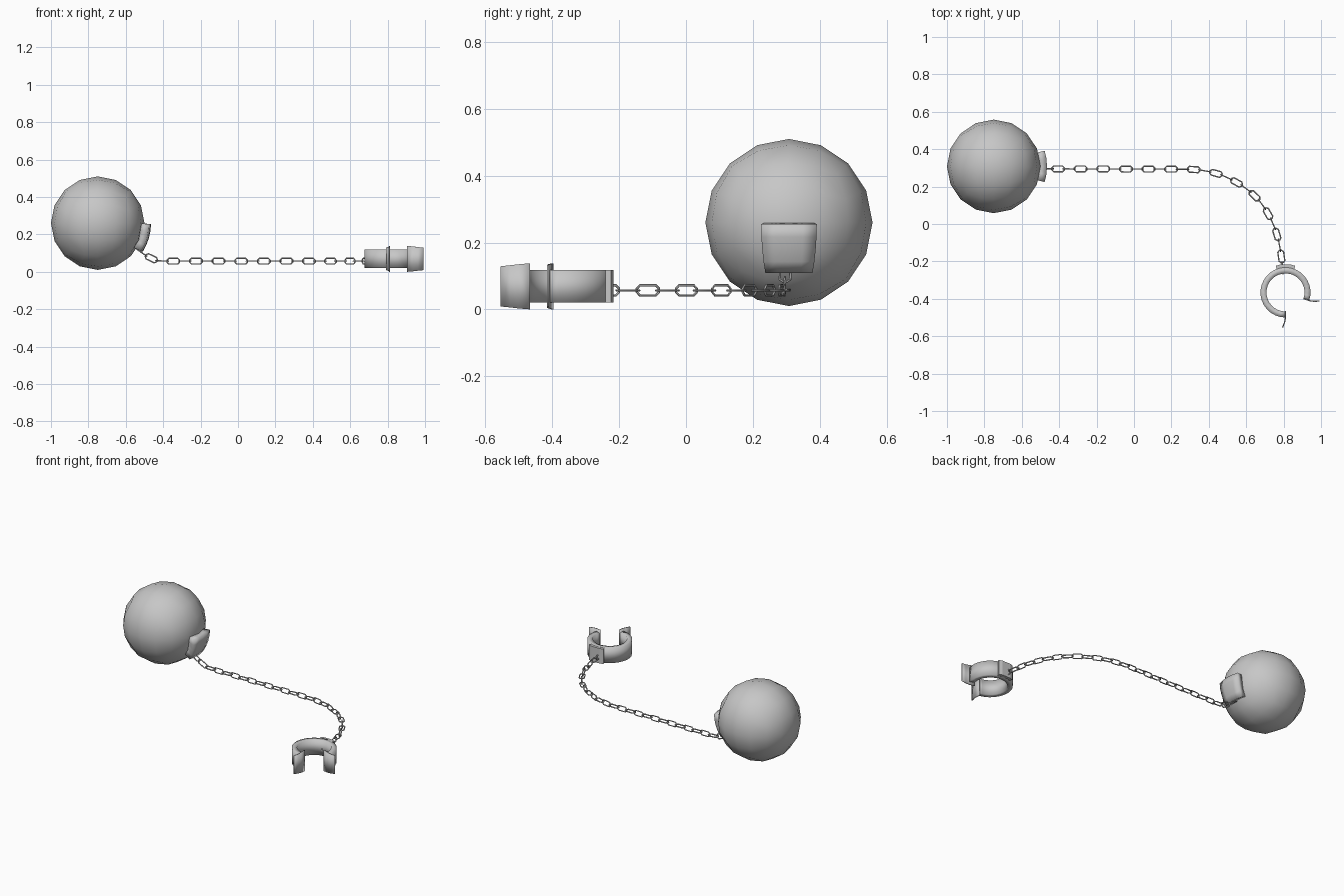
import bpy, bmesh
from math import sin, cos, tan, pi, radians
from mathutils import Vector, Matrix

cube = bpy.data.objects.get("Cube")
if cube:
    bpy.data.objects.remove(cube, do_unlink=True)

iron = bpy.data.materials.new("iron_grey")
iron.use_nodes = True
GREY = (0.57, 0.57, 0.57, 1)
iron.diffuse_color = GREY
iron.node_tree.nodes["Principled BSDF"].inputs["Base Color"].default_value = GREY


def add_object(name, mesh, smooth_angle=None):
    if not mesh.materials:
        mesh.materials.append(iron)
    ob = bpy.data.objects.new(name, mesh)
    bpy.context.scene.collection.objects.link(ob)
    if smooth_angle:
        bpy.ops.object.select_all(action='DESELECT')
        ob.select_set(True)
        bpy.context.view_layer.objects.active = ob
        bpy.ops.object.shade_smooth_by_angle(angle=radians(smooth_angle))
    return ob


def from_bmesh(name, bm, smooth_angle=None):
    mesh = bpy.data.meshes.new(name)
    bm.to_mesh(mesh)
    bm.free()
    return add_object(name, mesh, smooth_angle)


def thicken(ob, thickness, offset):
    mod = ob.modifiers.new("thickness", 'SOLIDIFY')
    mod.thickness = thickness
    mod.offset = offset
    mod.use_even_offset = True


def ribbon(name, path, thickness, offset=-1, smooth_angle=None):
    """Upright strip through (x, y, half height) points, thickened."""
    bm = bmesh.new()
    rows = [(bm.verts.new((x, y, MID_Z - h)), bm.verts.new((x, y, MID_Z + h)))
            for x, y, h in path]
    for a, b in zip(rows, rows[1:]):
        bm.faces.new((a[0], b[0], b[1], a[1]))
    ob = from_bmesh(name, bm, smooth_angle)
    thicken(ob, thickness, offset)
    return ob


# Ball: a cube grid pushed out to a sphere
BALL = Vector((-0.75, 0.308, 0.26))
RADIUS = 0.25
bm = bmesh.new()
bmesh.ops.create_cube(bm, size=2)
bmesh.ops.subdivide_edges(bm, edges=bm.edges[:], cuts=3, use_grid_fill=True)
for v in bm.verts:
    v.co = Vector([tan(c * pi / 4) for c in v.co]).normalized() * RADIUS
ball = from_bmesh("ball", bm, 60)
ball.location = BALL

# Anchor plate: a thick patch wrapped around the side of the ball
bm = bmesh.new()
bmesh.ops.create_grid(bm, x_segments=4, y_segments=4, size=1)
for v in bm.verts:
    lon, lat = radians(17 * v.co.x), radians(-16.5 + 15.5 * v.co.y)
    v.co = Vector((cos(lat) * cos(lon), cos(lat) * sin(lon), sin(lat))) * 0.285
plate = from_bmesh("anchor_plate", bm, 30)
plate.location = BALL
thicken(plate, 0.045, -1)

# Chain link: one long octagon of round wire, shared by all links
LONG, WIDE, CUT = 0.0335, 0.0155, 0.010
quarter = [(LONG, WIDE - CUT), (LONG - CUT, WIDE)]
ring = (quarter + [(-x, y) for x, y in reversed(quarter)]
        + [(-x, -y) for x, y in quarter] + [(x, -y) for x, y in reversed(quarter)])
curve = bpy.data.curves.new("link_wire", 'CURVE')
curve.dimensions = '3D'
curve.bevel_depth = 0.0038
curve.bevel_resolution = 1
spline = curve.splines.new('POLY')
spline.points.add(len(ring) - 1)
for p, (x, y) in zip(spline.points, ring):
    p.co = (x, y, 0, 1)
spline.use_cyclic_u = True
wire = bpy.data.objects.new("link_wire", curve)
bpy.context.scene.collection.objects.link(wire)
bpy.context.view_layer.update()
link_mesh = bpy.data.meshes.new_from_object(
    wire.evaluated_get(bpy.context.evaluated_depsgraph_get()))
link_mesh.name = "chain_link"
link_mesh.materials.clear()
bpy.data.objects.remove(wire, do_unlink=True)

# Chain: links laid along a path, every other one turned on edge
FLOOR = 0.057
path = [Vector(p) for p in (
    (-0.54, 0.297, 0.12), (-0.487, 0.296, 0.083), (-0.43, 0.295, FLOOR),
    (0.33, 0.293, FLOOR), (0.447, 0.272, FLOOR), (0.555, 0.222, FLOOR),
    (0.65, 0.152, FLOOR), (0.72, 0.056, FLOOR), (0.767, -0.056, FLOOR),
    (0.79, -0.18, FLOOR), (0.80, -0.30, FLOOR))]


def along(s):
    for a, b in zip(path, path[1:]):
        d = (b - a).length
        if s <= d:
            return a.lerp(b, s / d)
        s -= d
    return path[-1]


PITCH = 0.0605
for k in range(28):
    s = 0.03 + k * PITCH
    a, b = along(s - 0.03), along(s + 0.03)
    turn = (b - a).to_track_quat('X', 'Z').to_matrix().to_4x4()
    link = add_object(f"chain_link_{k + 1}", link_mesh, 50 if k == 0 else None)
    link.matrix_world = (Matrix.Translation((a + b) / 2) @ turn
                         @ Matrix.Rotation(pi / 2 * (k % 2), 4, 'X'))

# Cuff: an open band
CX, CY, MID_Z = 0.81, -0.366, 0.069
OUTER, BAND, HALF = 0.134, 0.032, 0.049
START, END, STEPS = -19, 270, 24
angles = [radians(START + (END - START) * i / STEPS) for i in range(STEPS + 1)]
ribbon("cuff_band", [(CX + OUTER * cos(t), CY + OUTER * sin(t), HALF)
                     for t in angles], BAND, smooth_angle=40)

# Raised pad where the chain joins the cuff
ribbon("cuff_pad", [(CX + x, y, HALF) for x, y in
                    ((0.052, -0.224), (0.03, -0.217), (-0.03, -0.217), (-0.052, -0.224))],
       0.026)

# Flared flanges at the two ends of the band, bent away from the opening
for name, angle, away in (("left_flange", START, 1), ("right_flange", END, -1)):
    t = radians(angle)
    out = Vector((cos(t), sin(t)))
    side = Vector((-sin(t), cos(t))) * away
    pts = []
    for r, bend, h in ((0.10, 0, 0.069), (0.135, 0, 0.066),
                       (0.16, 0.005, 0.063), (0.188, 0.016, 0.060)):
        p = Vector((CX, CY)) + out * r + side * bend
        pts.append((p.x, p.y, h))
    ribbon(name, pts, 0.006, offset=0, smooth_angle=40)
